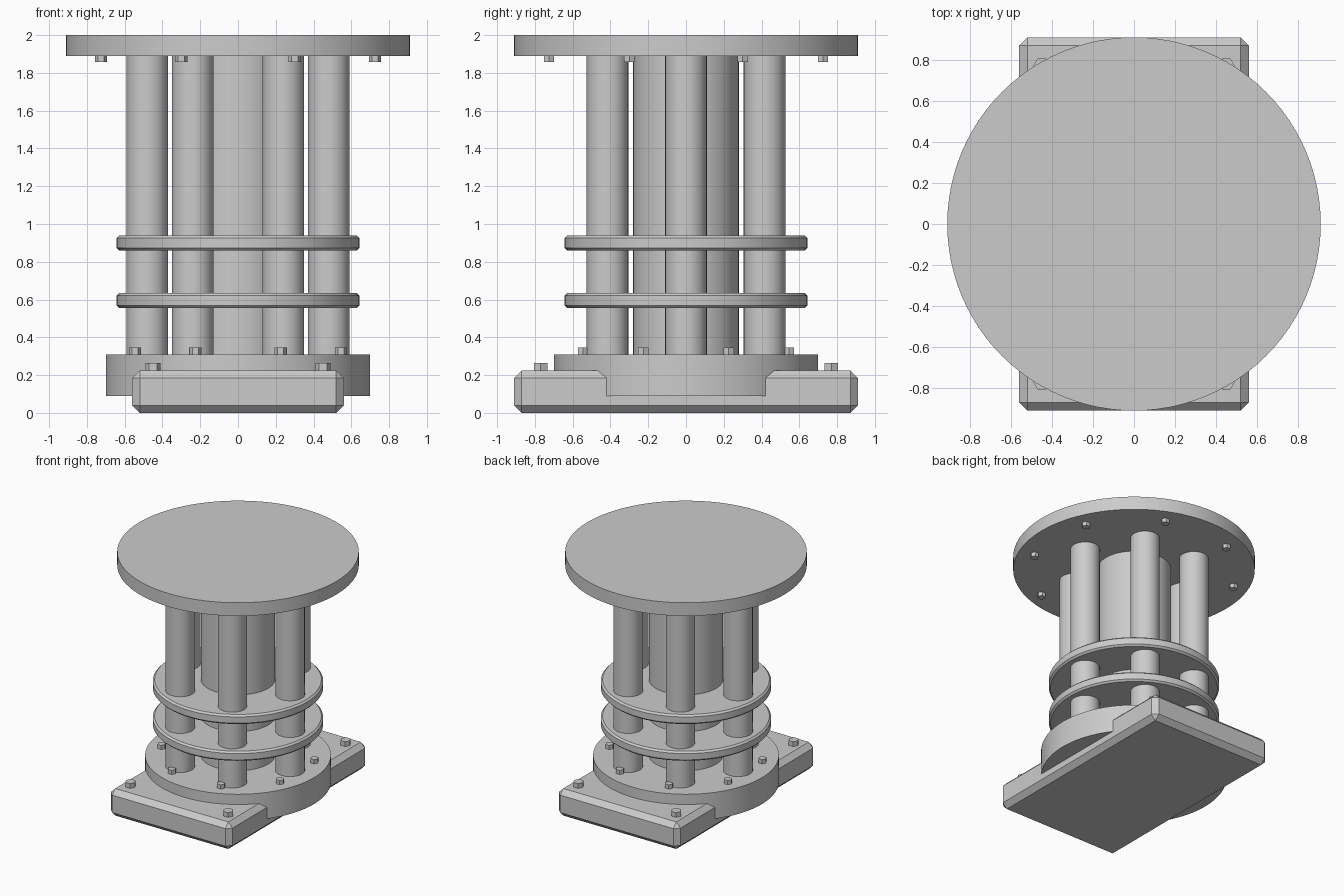
import bpy, math

if "Cube" in bpy.data.objects:
    bpy.data.objects.remove(bpy.data.objects["Cube"])

grey = bpy.data.materials.new("plain_grey")
grey.diffuse_color = (0.6, 0.6, 0.6, 1)
grey.use_nodes = True
grey.node_tree.nodes["Principled BSDF"].inputs["Base Color"].default_value = grey.diffuse_color


def finish(name, bevel=0.0, smooth=True):
    ob = bpy.context.object
    ob.name = name
    ob.data.materials.append(grey)
    if smooth:
        bpy.ops.object.shade_smooth_by_angle(angle=math.radians(30))
    if bevel:
        m = ob.modifiers.new("chamfer", "BEVEL")
        m.width = bevel
        m.segments = 1
        m.limit_method = "ANGLE"
    return ob


def cylinder(name, r, z0, z1, x=0, y=0, sides=64, bevel=0.0):
    # Six-sided parts get corners pointing along x
    bpy.ops.mesh.primitive_cylinder_add(
        vertices=sides, radius=r, depth=z1 - z0, location=(x, y, (z0 + z1) / 2),
        rotation=(0, 0, math.pi / 2 if sides == 6 else 0))
    return finish(name, bevel, sides > 6)


def ring_points(count, radius, start=0.0):
    for i in range(count):
        a = math.radians(start) + 2 * math.pi * i / count
        yield radius * math.cos(a), radius * math.sin(a)


# Chamfered foot plate
bpy.ops.mesh.primitive_cube_add(size=1, location=(0, 0, 0.1125))
bpy.context.object.scale = (1.12, 1.82, 0.225)
bpy.ops.object.transform_apply(location=False, rotation=False, scale=True)
finish("foot_plate", 0.04, smooth=False)

# Base disc, table top and central column
cylinder("base_disc", 0.70, 0.09, 0.31, sides=96)
cylinder("table_top", 0.91, 1.89, 2.0, sides=96)
cylinder("central_column", 0.28, 0.30, 1.90)

# Two chamfered brace discs
for z in (0.555, 0.86):
    cylinder("brace_disc", 0.642, z, z + 0.08, sides=96, bevel=0.014)

# Six outer columns
for x, y in ring_points(6, 0.48):
    cylinder("outer_column", 0.11, 0.30, 1.90, x, y, sides=48)

# Bolt circles on the base disc and under the table top
for x, y in ring_points(8, 0.59, 22.5):
    cylinder("base_bolt", 0.032, 0.29, 0.345, x, y, sides=6)
for x, y in ring_points(8, 0.785, 22.5):
    cylinder("top_bolt", 0.032, 1.857, 1.91, x, y, sides=6)

# Corner bolts on the foot plate
for x in (-0.45, 0.45):
    for y in (-0.77, 0.77):
        cylinder("foot_bolt", 0.041, 0.20, 0.265, x, y, sides=6)
